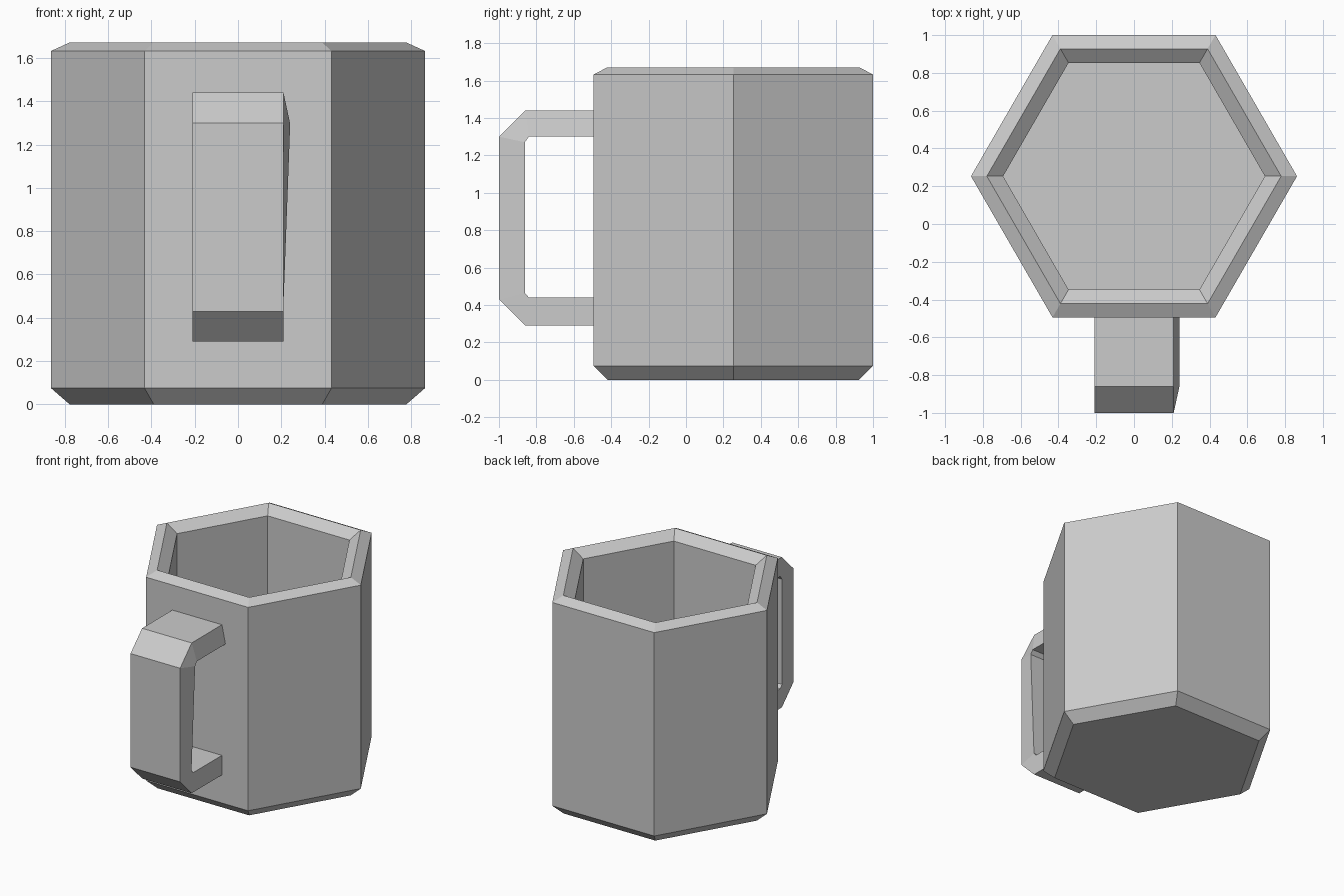
import bpy, bmesh
from math import cos, sin, pi

if "Cube" in bpy.data.objects:
    bpy.data.objects.remove(bpy.data.objects["Cube"])

SIDES, CENTRE_Y = 6, 0.253


def make_object(name, rings, cap_ends):
    """Loft closed rings of points into a flat-shaded mesh."""
    bm = bmesh.new()
    loops = [[bm.verts.new(p) for p in ring] for ring in rings]
    for a, b in zip(loops, loops[1:]):
        n = len(a)
        for i in range(n):
            j = (i + 1) % n
            bm.faces.new((a[i], a[j], b[j], b[i]))
    if cap_ends:
        bm.faces.new(loops[0])
        bm.faces.new(loops[-1])
    bmesh.ops.recalc_face_normals(bm, faces=bm.faces)
    mesh = bpy.data.meshes.new(name)
    bm.to_mesh(mesh)
    bm.free()
    obj = bpy.data.objects.new(name, mesh)
    bpy.context.collection.objects.link(obj)
    return obj


def hexagon(r, z):
    return [(r * cos(2 * pi * i / SIDES), CENTRE_Y + r * sin(2 * pi * i / SIDES), z)
            for i in range(SIDES)]


# Cup: (radius, height) from the base, up the outside, over the rim, down to the inner floor
cup_profile = [(0.777, 0), (0.863, 0.075), (0.863, 1.632), (0.779, 1.67),
               (0.693, 1.61), (0.693, 0.15)]
make_object("cup", [hexagon(r, z) for r, z in cup_profile], True)

# Handle: outer (y, z), inner (y, z) and right-hand inner x at each station
half = 0.21
handle_stations = [
    ((-0.49, 1.44), (-0.49, 1.30), 0.24),
    ((-0.86, 1.44), (-0.84, 1.30), 0.24),
    ((-1.00, 1.30), (-0.862, 1.27), 0.24),
    ((-1.00, 0.43), (-0.862, 0.465), half),
    ((-0.86, 0.29), (-0.84, 0.44), half),
    ((-0.49, 0.29), (-0.49, 0.44), half),
]
make_object("handle", [[(-half, *o), (half, *o), (x, *i), (-half, *i)]
                       for o, i, x in handle_stations], True)
